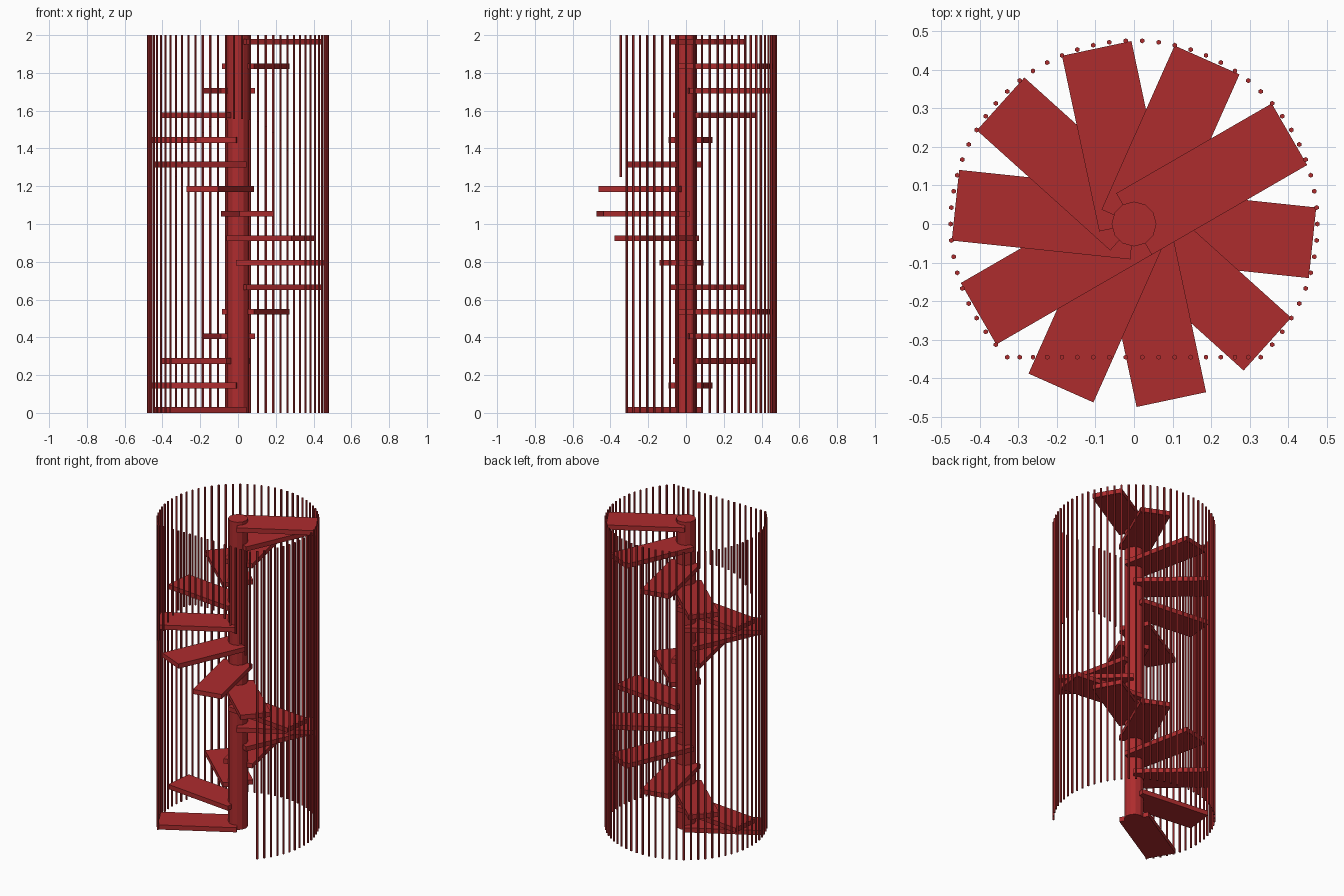
import bpy
import math

if "Cube" in bpy.data.objects:
    bpy.data.objects.remove(bpy.data.objects["Cube"])

red = bpy.data.materials.new("red_paint")
red.diffuse_color = (0.42, 0.025, 0.027, 1)
red.use_nodes = True
red.node_tree.nodes["Principled BSDF"].inputs["Base Color"].default_value = red.diffuse_color


def post(name, x, y, z0, z1, r, sides):
    bpy.ops.mesh.primitive_cylinder_add(vertices=sides, radius=r, depth=z1 - z0,
                                        location=(x, y, (z0 + z1) / 2))
    o = bpy.context.object
    o.name = name
    o.data.materials.append(red)
    return o


# Central pole
post("pole", 0, 0, 0, 2, 0.058, 12)

# Treads: plain planks from the axis outwards, turning 36 degrees per step
LENGTH, WIDTH, THICK = 0.465, 0.184, 0.03
for i in range(16):
    a = math.radians(210 - 36 * i)
    bpy.ops.mesh.primitive_cube_add(
        size=1, rotation=(0, 0, a),
        location=(LENGTH / 2 * math.cos(a), LENGTH / 2 * math.sin(a), THICK / 2 + 0.13 * i))
    tread = bpy.context.object
    tread.name = f"tread_{i + 1}"
    tread.scale = (LENGTH, WIDTH, THICK)
    tread.data.materials.append(red)

# Cage bars on a ring, flattened at the front above an arched doorway
COUNT, RING, FRONT = 70, 0.475, -0.345
for k in range(COUNT):
    a = 2 * math.pi * k / COUNT
    x, y = RING * math.cos(a), RING * math.sin(a)
    if y < -0.33:
        bottom = 1.555 - 0.305 * (abs(x) / 0.328) ** 2.6
        post(f"doorway_bar_{k}", x, FRONT, bottom, 2, 0.0065, 6)
    else:
        post(f"cage_bar_{k}", x, y, 0, 2, 0.0065, 6)
